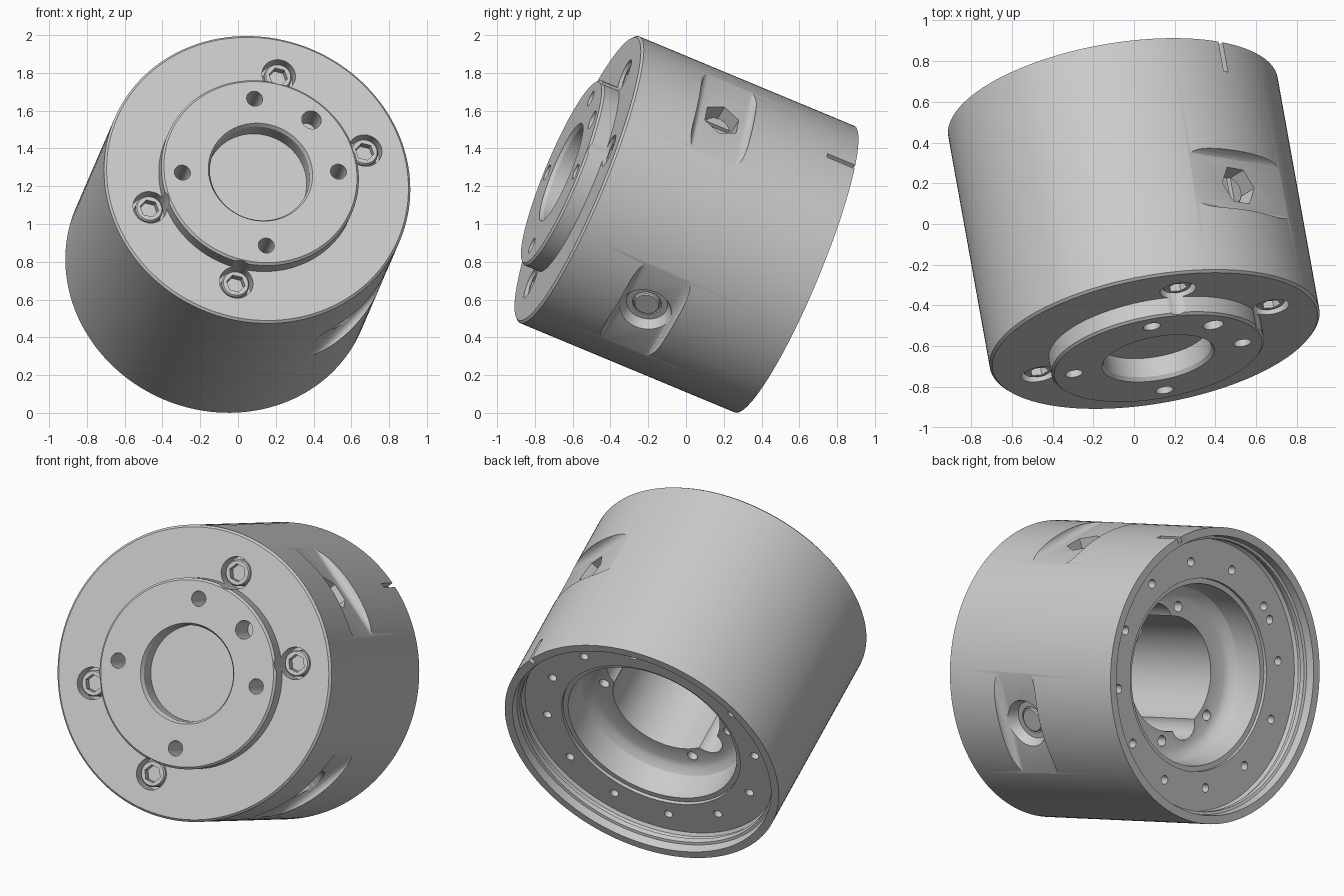
import bpy, bmesh
from math import radians, cos, sin, pi
from mathutils import Matrix, Vector

if "Cube" in bpy.data.objects:
    bpy.data.objects.remove(bpy.data.objects["Cube"])

# Local frame: Z runs along the drum axis towards its front face
d = Vector((0.164, -0.911, 0.379)).normalized()
u = Vector((0.984, 0.18, 0.006))
u = (u - d * u.dot(d)).normalized()
v = d.cross(u)
POSE = Matrix.Translation((0, 0, 1)) @ Matrix((u, v, d)).transposed().to_4x4()
T = Matrix.Translation


def spin(deg):
    return Matrix.Rotation(radians(deg), 4, 'Z')


def radial(deg, c=0.12):
    """Matrix whose Z axis points outwards at an angle around the drum."""
    return spin(deg) @ T((0, 0, c)) @ Matrix.Rotation(pi / 2, 4, 'Y')


def polar(deg, r):
    return spin(deg) @ T((r, 0, 0))


def make(name, bm):
    bmesh.ops.recalc_face_normals(bm, faces=bm.faces[:])
    me = bpy.data.meshes.new(name)
    bm.to_mesh(me)
    bm.free()
    ob = bpy.data.objects.new(name, me)
    bpy.context.collection.objects.link(ob)
    return ob


def lathe(name, profile, steps, mat=Matrix()):
    bm = bmesh.new()
    vs = [bm.verts.new((r, 0, z)) for r, z in profile]
    for a, b in zip(vs, vs[1:]):
        bm.edges.new((a, b))
    bmesh.ops.spin(bm, geom=bm.verts[:] + bm.edges[:], cent=(0, 0, 0),
                   axis=(0, 0, 1), angle=2 * pi, steps=steps)
    bmesh.ops.remove_doubles(bm, verts=bm.verts[:], dist=1e-5)
    bm.transform(mat)
    return make(name, bm)


def cyl(name, r, z0, z1, mat=Matrix(), seg=32, r2=None):
    bm = bmesh.new()
    bmesh.ops.create_cone(bm, cap_ends=True, segments=seg, radius1=r,
                          radius2=r if r2 is None else r2, depth=z1 - z0,
                          matrix=mat @ T((0, 0, (z0 + z1) / 2)))
    return make(name, bm)


def box(name, lo, hi, mat=Matrix(), bevel=0):
    lo, hi = Vector(lo), Vector(hi)
    bm = bmesh.new()
    bmesh.ops.create_cube(bm, size=1)
    bmesh.ops.transform(bm, verts=bm.verts[:],
                        matrix=T((lo + hi) / 2) @ Matrix.Diagonal((*(hi - lo), 1)))
    if bevel:  # round the two inner tangential edges
        es = [e for e in bm.edges if all(abs(w.co.x - lo.x) < 1e-4 for w in e.verts)
              and abs(e.verts[0].co.z - e.verts[1].co.z) < 1e-4]
        bmesh.ops.bevel(bm, geom=es, offset=bevel, segments=6, profile=0.5, affect='EDGES')
    bm.transform(mat)
    return make(name, bm)


def carve(ob, cutters):
    for c in cutters:
        m = ob.modifiers.new("cut", 'BOOLEAN')
        m.operation, m.solver, m.object = 'DIFFERENCE', 'EXACT', c
    dg = bpy.context.evaluated_depsgraph_get()
    me = bpy.data.meshes.new_from_object(ob.evaluated_get(dg))
    ob.modifiers.clear()
    ob.data = me
    for c in cutters:
        bpy.data.objects.remove(c)


# Drum body: front boss, shallow front bore, stepped rear cavity
body = lathe("drum_body", [
    (0, .605), (.268, .605), (.268, .705), (.28, .725), (.518, .725), (.53, .713), (.53, .63),
    (.81, .63), (.822, .618), (.822, -.63), (.775, -.63), (.77, -.58), (.755, -.575),
    (.755, -.545), (.77, -.54), (.77, -.515), (.755, -.5), (.535, -.5), (.535, -.48),
    (.505, -.48), (.497, -.37), (.485, -.325), (.455, -.295), (.42, -.28), (.32, -.28),
    (.32, .5), (0, .5)], 144)

cuts = []
SCREWS = (15, 75, 195, 255)
for a in SCREWS:  # counterbores in front, tapped holes in the cavity floor
    cuts.append(cyl("cut", .09, .54, .8, polar(a, .612), 40))
    cuts.append(cyl("cut", .03, -.4, -.1, polar(a, .375), 20))
for a in (0, 90, 180, 270):  # boss holes
    cuts.append(cyl("cut", .043, .5, .8, polar(a, .42), 28))
cuts.append(cyl("cut", .052, .55, .8, polar(45, .42), 28))
for a in [i * 30 for i in range(12)] + [128]:  # rear ring holes
    cuts.append(cyl("cut", .025, -.55, -.38, polar(a, .63), 20))
for a in (-45, 45, 135):  # side flats
    cuts.append(box("cut", (.766, -.42, -.04), (1, .42, .28), spin(a), .045))
# rear edge slot, pinion hole, indicator recess, lobes in the inner bore
cuts.append(box("cut", (.79, -.014, -.7), (.9, .014, -.47), spin(45)))
cuts.append(cyl("cut", .105, .25, .85, radial(45), 6))
cuts.append(cyl("cut", .11, .715, .775, radial(-45), 48, .142))
cuts.append(cyl("cut", .078, .69, .76, radial(-45), 40))
cuts.append(cyl("cut", .12, -.4, .3, polar(45, .29), 40))
cuts.append(cyl("cut", .09, -.4, .3, polar(225, .30), 40))
carve(body, cuts)
parts = [body]

# Socket head screws on the front face
for i, a in enumerate(SCREWS):
    m = polar(a, .612)
    s = lathe(f"socket_screw_{i + 1}", [(0, .53), (.074, .53), (.074, .605), (.067, .615),
                                        (0, .615)], 32, m)
    carve(s, [cyl("cut", .05, .57, .7, m, 6)])
    parts.append(s)

# Round plug in the lower flat
parts.append(lathe("round_plug", [(0, .68), (.07, .68), (.07, .718), (.064, .724), (0, .724)],
                   40, radial(-45)))

# Adjusting pin with slotted outer head
m45 = radial(45)
pin = lathe("adjusting_pin", [(0, .26), (.066, .26), (.074, .268), (.074, .7), (.068, .708),
                              (0, .708)], 40, m45)
carve(pin, [box("cut", (-.1, -.012, .68), (.1, .012, .75), m45)])
parts.append(pin)

# Toothed collar on the pin
bm = bmesh.new()
ring = [bm.verts.new((r * cos(t), r * sin(t), .3)) for t, r in
        ((2 * pi * i / 72, (.088, .088, .078)[i % 3]) for i in range(72))]
f = bm.faces.new(ring)
ext = bmesh.ops.extrude_face_region(bm, geom=[f])
bmesh.ops.translate(bm, vec=(0, 0, .16),
                    verts=[g for g in ext["geom"] if isinstance(g, bmesh.types.BMVert)])
bm.transform(m45)
parts.append(make("toothed_collar", bm))

# Pose the assembly and smooth the round surfaces
bpy.ops.object.select_all(action='DESELECT')
for p in parts:
    p.data.transform(POSE)
    p.select_set(True)
bpy.context.view_layer.objects.active = body
bpy.ops.object.shade_smooth_by_angle(angle=radians(28))
